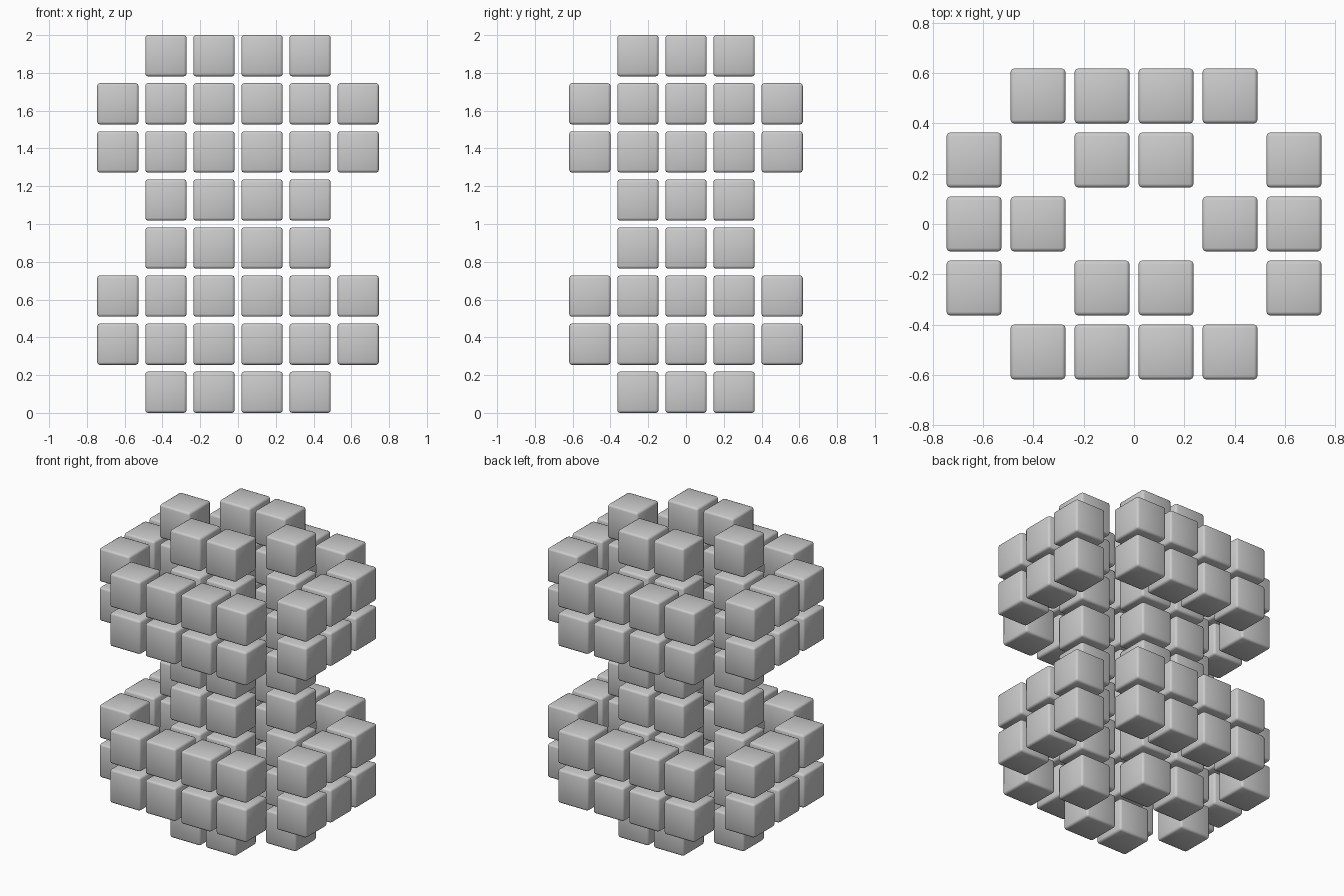
import bpy
import bmesh

default = bpy.data.objects.get("Cube")
if default:
    bpy.data.objects.remove(default, do_unlink=True)

PITCH = 0.2545      # spacing between blocks
SIZE = 0.2185       # edge of one block
BEVEL = 0.014

# Single grey finish
GREY = (0.6, 0.6, 0.6, 1)
grey = bpy.data.materials.new("plain grey")
grey.use_nodes = True
grey.diffuse_color = GREY
grey.node_tree.nodes["Principled BSDF"].inputs["Base Color"].default_value = GREY

# One softly shaded, bevelled block shared by every copy
block = bpy.data.meshes.new("bevelled_block")
bm = bmesh.new()
bmesh.ops.create_cube(bm, size=SIZE)
bmesh.ops.bevel(bm, geom=bm.edges[:], offset=BEVEL, segments=2,
                profile=0.5, affect='EDGES')
for face in bm.faces:
    face.smooth = True
bm.to_mesh(block)
bm.free()
block.materials.append(grey)

# Plan of a layer, seen from above: o = outer ring, c = inner column
PLAN = [" oooo ",
        "o cc o",
        "oc  co",
        "o cc o",
        " oooo "]
LAYERS = 8
NAMES = {"o": "ring_block", "c": "column_block"}

# Inner columns run full height; the ring fills the middle of each half
for layer in range(LAYERS):
    has_ring = layer % 4 in (1, 2)
    for row, line in enumerate(PLAN):
        for col, cell in enumerate(line):
            if cell == " " or (cell == "o" and not has_ring):
                continue
            obj = bpy.data.objects.new(NAMES[cell], block)
            obj.location = ((col - 2.5) * PITCH, (2 - row) * PITCH,
                            SIZE / 2 + layer * PITCH)
            bpy.context.collection.objects.link(obj)
